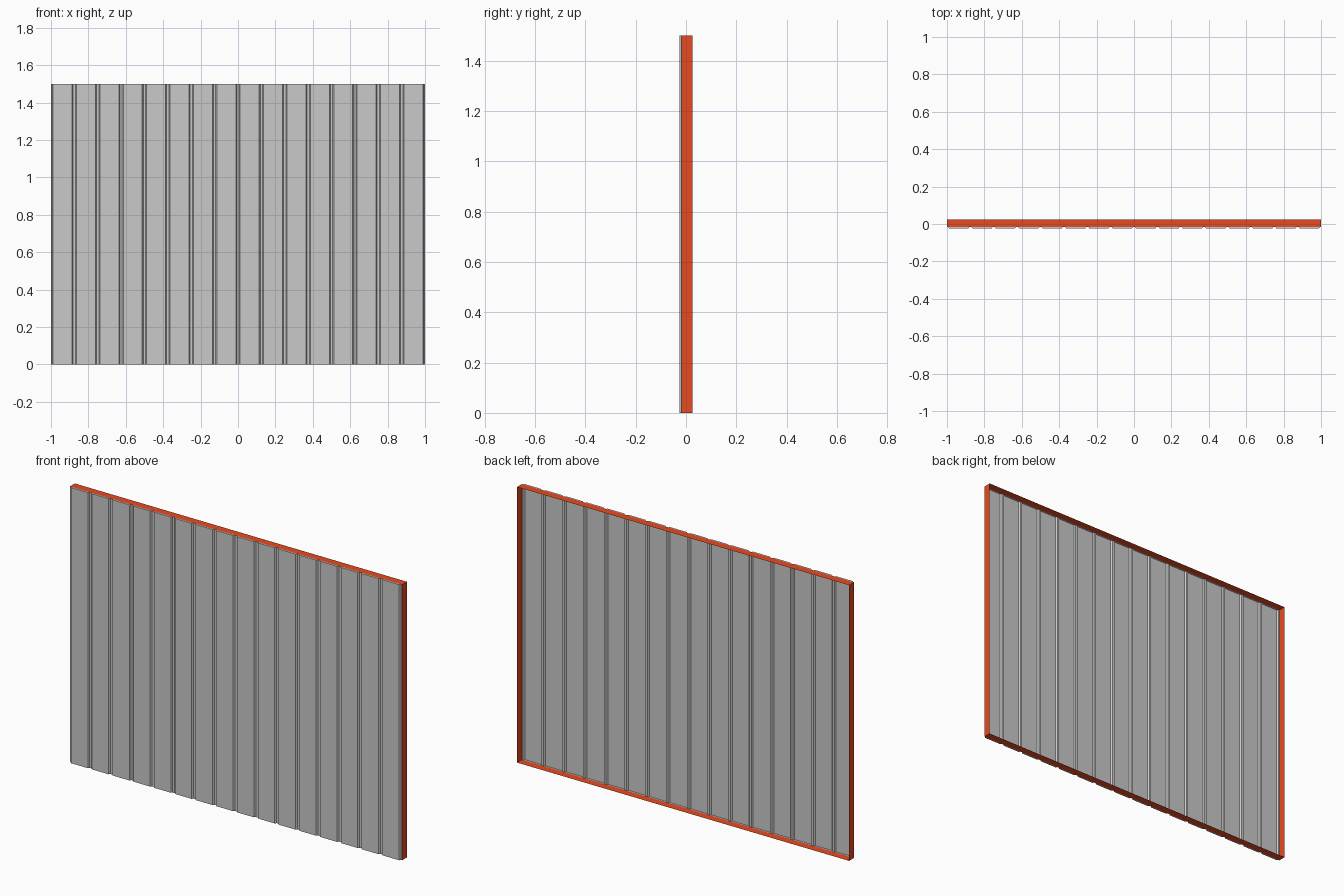
import bpy

cube = bpy.data.objects.get("Cube")
if cube:
    bpy.data.objects.remove(cube, do_unlink=True)

HALF, HEIGHT = 1.0, 1.5
FRONT, GROOVE, BACK = -0.025, -0.017, 0.025
PANELS = 16
PITCH = 2 * HALF / PANELS
BOTTOM, LIP = 0.006, 0.012   # half widths of a groove at its floor and mouth


def material(name, rgb):
    mat = bpy.data.materials.new(name)
    mat.use_nodes = True
    color = (*rgb, 1)
    mat.diffuse_color = color
    mat.node_tree.nodes["Principled BSDF"].inputs["Base Color"].default_value = color
    return mat


def build(name, verts, faces, mat):
    mesh = bpy.data.meshes.new(name)
    mesh.from_pydata(verts, [], faces)
    mesh.materials.append(mat)
    obj = bpy.data.objects.new(name, mesh)
    bpy.context.collection.objects.link(obj)
    return obj


grey = material("sheet grey", (0.59, 0.59, 0.59))
red = material("frame red", (0.8, 0.07, 0.016))

# Ribbed cross-section, left to right, with half a groove at each end
profile = [(-HALF, GROOVE)]
for i in range(PANELS):
    left = -HALF + i * PITCH
    right = left + PITCH
    profile += [(left + BOTTOM, GROOVE), (left + LIP, FRONT),
                (right - LIP, FRONT), (right - BOTTOM, GROOVE)]
profile.append((HALF, GROOVE))
n = len(profile)

# Corrugated sheet, with each rib closed at its top and bottom
verts = [(x, y, z) for z in (0, HEIGHT) for x, y in profile]
faces = [(i, i + 1, n + i + 1, n + i) for i in range(n - 1)]
for i in range(1, n - 1, 4):
    rib = list(range(i, i + 4))
    faces += [rib[::-1], [n + v for v in rib]]
build("corrugated_sheet", verts, faces, grey)

# Straight top and bottom edges
for name, z in (("top_edge", HEIGHT), ("bottom_edge", 0)):
    quad = [(-HALF, GROOVE, z), (HALF, GROOVE, z), (HALF, BACK, z), (-HALF, BACK, z)]
    build(name, quad, [(0, 1, 2, 3) if z else (3, 2, 1, 0)], red)

# Side edges
for name, x in (("left_edge", HALF), ("right_edge", -HALF)):
    quad = [(x, GROOVE, 0), (x, BACK, 0), (x, BACK, HEIGHT), (x, GROOVE, HEIGHT)]
    build(name, quad, [(0, 1, 2, 3) if x > 0 else (3, 2, 1, 0)], red)
